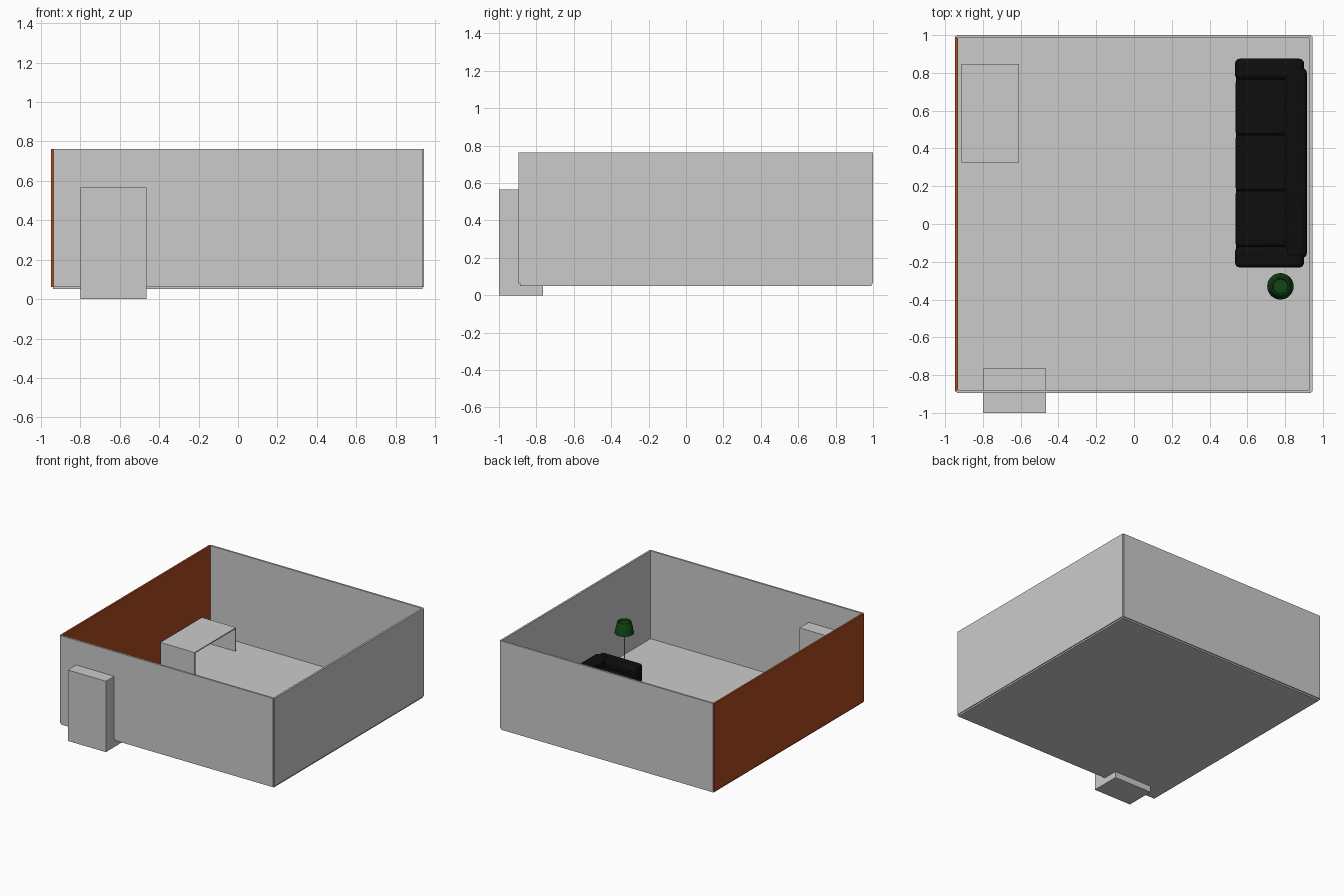
import bpy, bmesh, math

if "Cube" in bpy.data.objects:
    bpy.data.objects.remove(bpy.data.objects["Cube"])


def material(name, color):
    m = bpy.data.materials.new(name)
    m.diffuse_color = (*color, 1)
    m.use_nodes = True
    m.node_tree.nodes["Principled BSDF"].inputs["Base Color"].default_value = m.diffuse_color
    return m


ORANGE = material("burnt_orange", (0.42, 0.07, 0.015))
BLACK = material("black_leather", (0.004, 0.004, 0.004))
GREEN = material("dark_green", (0.005, 0.06, 0.008))


def finish(ob, mat=None, smooth=False):
    if mat:
        ob.data.materials.append(mat)
    if smooth:
        bpy.ops.object.select_all(action='DESELECT')
        ob.select_set(True)
        bpy.context.view_layer.objects.active = ob
        bpy.ops.object.shade_smooth_by_angle(angle=math.radians(40))
    return ob


def box(name, x, y, z, mat=None, bevel=0):
    """Box from (min, max) pairs, with optional soft edges."""
    bpy.ops.mesh.primitive_cube_add(size=1)
    ob = bpy.context.object
    ob.name = name
    for v in ob.data.vertices:
        v.co = [r[0] + (c + 0.5) * (r[1] - r[0]) for c, r in zip(v.co, (x, y, z))]
    if bevel:
        mod = ob.modifiers.new("soft_edges", 'BEVEL')
        mod.width = bevel
        mod.segments = 4
    return finish(ob, mat, bool(bevel))


def lathe(name, profile, center, mat=None, sides=32):
    """Revolve an (r, z) profile around a vertical axis."""
    bm = bmesh.new()
    vs = [bm.verts.new((r, 0, z)) for r, z in profile]
    es = [bm.edges.new(p) for p in zip(vs, vs[1:])]
    bmesh.ops.spin(bm, geom=vs + es, axis=(0, 0, 1), cent=(0, 0, 0),
                   angle=math.tau, steps=sides)
    bmesh.ops.remove_doubles(bm, verts=bm.verts, dist=1e-5)
    bmesh.ops.recalc_face_normals(bm, faces=bm.faces)
    me = bpy.data.meshes.new(name)
    bm.to_mesh(me)
    bm.free()
    ob = bpy.data.objects.new(name, me)
    bpy.context.collection.objects.link(ob)
    ob.location = (*center, 0)
    return finish(ob, mat, True)


# Room shell
FLOOR = 0.062
WALL = (FLOOR, 0.762)
box("floor", (-0.938, 0.937), (-0.887, 0.992), (0.05, FLOOR))
box("front_wall", (-0.937, 0.937), (-0.895, -0.88), WALL)
box("back_wall", (-0.937, 0.937), (0.985, 1.0), WALL)
box("right_wall", (0.929, 0.944), (-0.887, 0.992), WALL)
box("left_wall", (-0.948, -0.933), (-0.887, 0.992), WALL, ORANGE)

# Door block through the front wall
box("door", (-0.80, -0.465), (-1.0, -0.765), (0, 0.565))

# Desk: top and two end panels
T = 0.008
box("desk_top", (-0.912, -0.61), (0.325, 0.847), (0.249 - T, 0.249))
for side, y in (("front", 0.325), ("back", 0.847 - T)):
    box(f"desk_{side}_panel", (-0.912, -0.61), (y, y + T), (FLOOR, 0.249 - T))

# Sofa facing the room, back against the right wall
box("sofa_base", (0.54, 0.90), (-0.20, 0.845), (FLOOR + 0.015, 0.12), BLACK, 0.01)
for i, y in enumerate((-0.23, 0.765)):
    box(f"sofa_arm_{i}", (0.535, 0.90), (y, y + 0.11), (FLOOR + 0.01, 0.22), BLACK, 0.025)
box("sofa_back", (0.80, 0.915), (-0.18, 0.825), (FLOOR + 0.01, 0.225), BLACK, 0.025)
SEAT = 0.885 / 3
for i in range(3):
    y = -0.12 + i * SEAT
    box(f"seat_cushion_{i}", (0.538, 0.81), (y, y + SEAT), (0.105, 0.165), BLACK, 0.018)
for i, x in enumerate((0.57, 0.87)):
    for j, y in enumerate((-0.18, 0.825)):
        box(f"sofa_foot_{i}{j}", (x - 0.012, x + 0.012), (y - 0.012, y + 0.012),
            (FLOOR, FLOOR + 0.02), BLACK)

# Floor lamp
LAMP = (0.775, -0.33)
lathe("lamp_base", [(0, FLOOR), (0.045, FLOOR), (0.045, 0.07), (0.006, 0.075), (0, 0.075)], LAMP)
lathe("lamp_pole", [(0, 0.07), (0.004, 0.07), (0.004, 0.43), (0, 0.43)], LAMP)
lathe("lamp_shade", [(0, 0.37), (0.064, 0.365), (0.07, 0.36), (0.069, 0.37), (0.053, 0.447),
                     (0.05, 0.452), (0.042, 0.452), (0.038, 0.44), (0, 0.44)], LAMP, GREEN)
